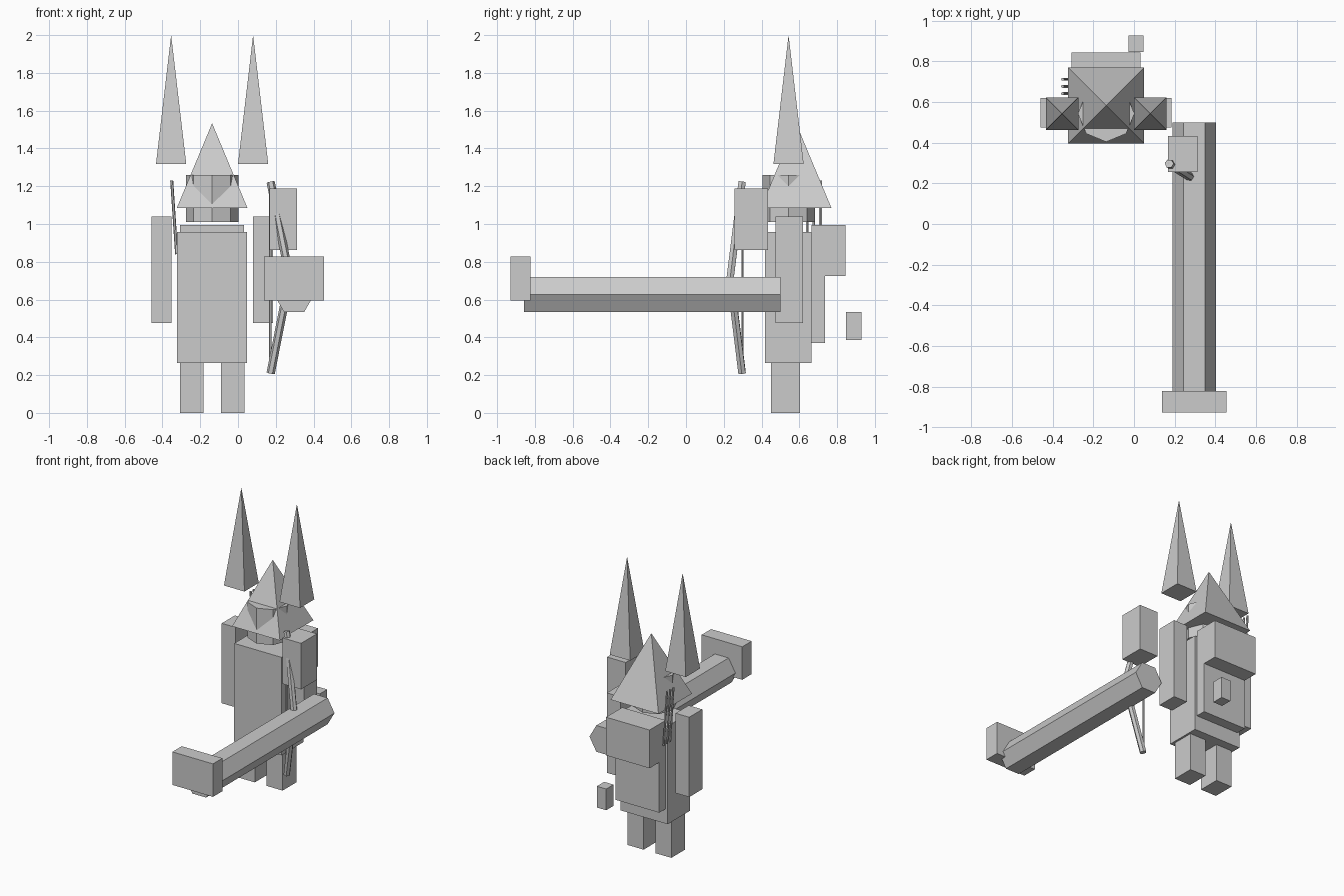
import bpy, bmesh, math
from mathutils import Vector, Matrix

if "Cube" in bpy.data.objects:
    bpy.data.objects.remove(bpy.data.objects["Cube"])

GREY = bpy.data.materials.new("plain grey")
GREY.diffuse_color = (0.6, 0.6, 0.6, 1)
GREY.use_nodes = True
GREY.node_tree.nodes["Principled BSDF"].inputs["Base Color"].default_value = GREY.diffuse_color


def finish(name, bm):
    bmesh.ops.recalc_face_normals(bm, faces=bm.faces)
    mesh = bpy.data.meshes.new(name)
    bm.to_mesh(mesh)
    bm.free()
    mesh.materials.append(GREY)
    ob = bpy.data.objects.new(name, mesh)
    bpy.context.collection.objects.link(ob)
    return ob


def box(name, x, y, z):
    """Box from three (min, max) ranges."""
    bm = bmesh.new()
    bmesh.ops.create_cube(bm, size=1)
    for v in bm.verts:
        v.co = [(a + b) / 2 + c * (b - a) for (a, b), c in zip((x, y, z), v.co)]
    return finish(name, bm)


def prism(name, start, end, sides, radius, turn=0.0, pointed=False):
    """Straight prism or pyramid between two points."""
    start, end = Vector(start), Vector(end)
    axis = end - start
    rot = Vector((0, 0, 1)).rotation_difference(axis).to_matrix()
    bm = bmesh.new()
    ring = [rot @ Vector((radius * math.cos(a), radius * math.sin(a), 0))
            for a in (turn + i * math.tau / sides for i in range(sides))]
    low = [bm.verts.new(start + p) for p in ring]
    bm.faces.new(low)
    if pointed:
        tip = bm.verts.new(end)
        for i in range(sides):
            bm.faces.new((low[i - 1], low[i], tip))
    else:
        high = [bm.verts.new(end + p) for p in ring]
        bm.faces.new(high)
        for i in range(sides):
            bm.faces.new((low[i - 1], low[i], high[i], high[i - 1]))
    return finish(name, bm)


def pyramid(name, x, y, z0, z1, half):
    return prism(name, (x, y, z0), (x, y, z1), 4, half * math.sqrt(2),
                 math.pi / 4, True)


CX, CY = -0.137, 0.543   # centre of the figure

# Body, head and hat
box("body", (-0.322, 0.048), (0.417, 0.665), (0.265, 0.957))
prism("head", (CX, CY, 1.01), (CX, CY, 1.26), 8, 0.139)
pyramid("hat", CX, 0.583, 1.085, 1.533, 0.187)

# Paired limbs and tall ears
for side, s in (("left", -1), ("right", 1)):
    def span(a, b):
        return tuple(sorted((CX + s * a, CX + s * b)))
    box(side + "_leg", span(0.046, 0.171), (0.449, 0.603), (0, 0.265))
    box(side + "_arm", span(0.216, 0.322), (0.474, 0.62), (0.476, 1.04))
    pyramid(side + "_ear", CX + s * 0.217, CY, 1.318, 2.0, 0.08)

# Backpack and pouch behind it
box("backpack_top", (-0.307, 0.033), (0.665, 0.845), (0.725, 0.995))
box("backpack_base", (-0.307, 0.033), (0.665, 0.737), (0.37, 0.725))
box("pouch", (-0.026, 0.047), (0.846, 0.928), (0.385, 0.535))

# Three arrows at the side of the pack
for i in range(3):
    y = 0.642 + i * 0.035
    prism(f"arrow_{i + 1}", (-0.325, y, 0.84), (-0.351, y, 1.23), 6, 0.008)

# Bow: two straight limbs meeting at the grip, and a string
grip = (0.273, 0.234, 0.716)
prism("bow_upper_limb", grip, (0.173, 0.297, 1.222), 6, 0.022)
prism("bow_lower_limb", grip, (0.173, 0.297, 0.21), 6, 0.022)
prism("bow_string", (0.17, 0.299, 0.21), (0.17, 0.299, 1.222), 6, 0.007)
box("bow_block", (0.168, 0.313), (0.257, 0.434), (0.863, 1.188))

# Long six-sided shaft with a block at the front end
prism("long_shaft", (0.297, -0.857, 0.627), (0.297, 0.5, 0.627), 6, 0.107)
box("shaft_head", (0.137, 0.454), (-0.928, -0.823), (0.594, 0.827))
